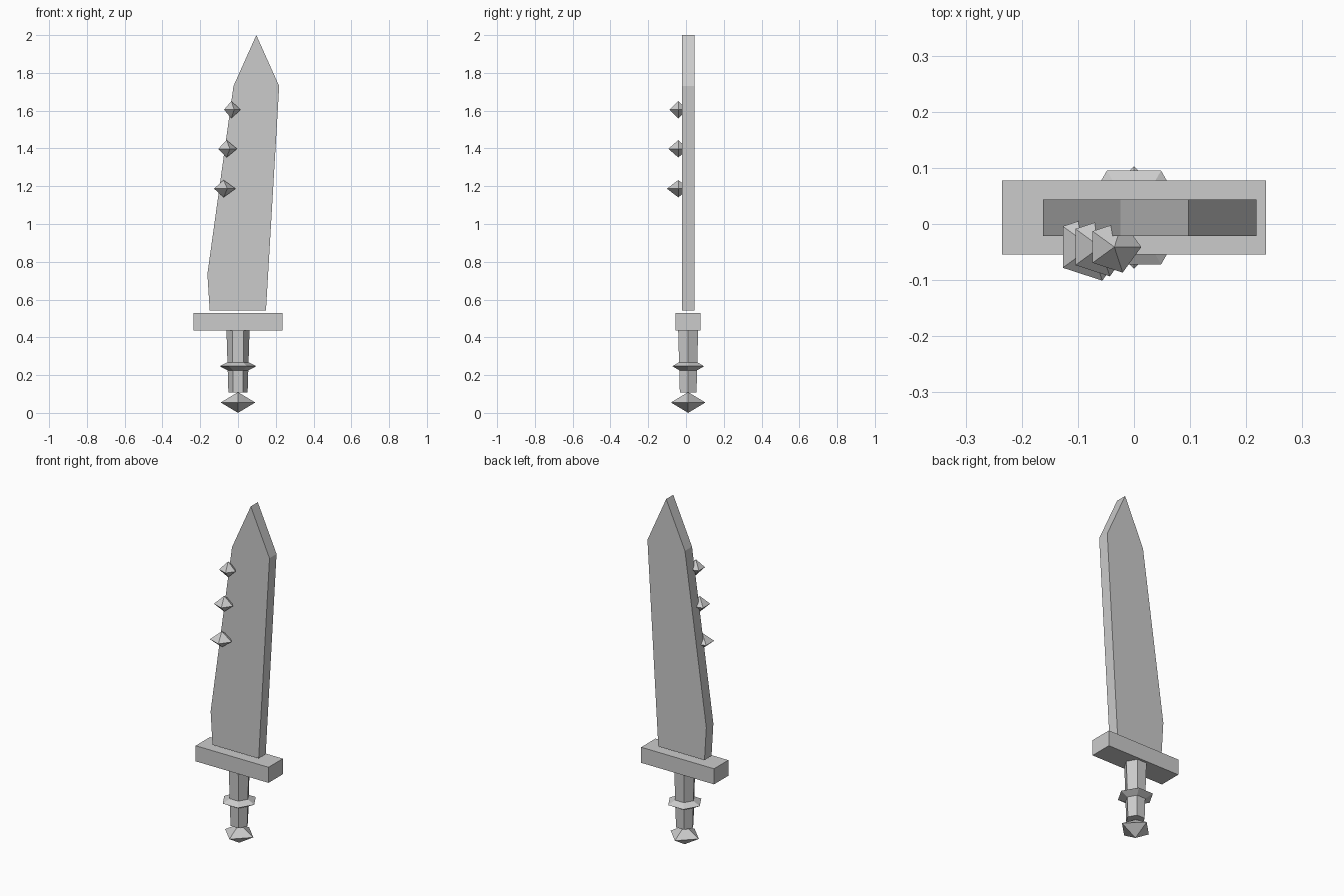
import bpy
import bmesh
from math import cos, sin, tau

cube = bpy.data.objects.get("Cube")
if cube:
    bpy.data.objects.remove(cube, do_unlink=True)

# One plain steel colour for the whole sword
steel = bpy.data.materials.new("grey steel")
steel.use_nodes = True
grey = (0.6, 0.6, 0.6, 1)
steel.diffuse_color = grey
steel.node_tree.nodes["Principled BSDF"].inputs["Base Color"].default_value = grey

MID_Y = 0.0115  # depth centre of blade, guard and grip


def add_object(name, bm):
    bmesh.ops.recalc_face_normals(bm, faces=bm.faces)
    mesh = bpy.data.meshes.new(name)
    bm.to_mesh(mesh)
    bm.free()
    mesh.materials.append(steel)
    obj = bpy.data.objects.new(name, mesh)
    bpy.context.collection.objects.link(obj)
    return obj


def plate(name, outline, half_depth):
    """Extrude an x-z outline through the depth."""
    bm = bmesh.new()
    face = bm.faces.new([bm.verts.new((x, MID_Y - half_depth, z)) for x, z in outline])
    extruded = bmesh.ops.extrude_face_region(bm, geom=[face])["geom"]
    moved = [v for v in extruded if isinstance(v, bmesh.types.BMVert)]
    bmesh.ops.translate(bm, verts=moved, vec=(0, 2 * half_depth, 0))
    return add_object(name, bm)


def stud(name, sides, radius, half_height, centre):
    """Double pyramid with a corner facing +x."""
    cx, cy, cz = centre
    bm = bmesh.new()
    ring = [bm.verts.new((cx + radius * cos(tau * i / sides),
                          cy + radius * sin(tau * i / sides), cz))
            for i in range(sides)]
    for end in (-1, 1):
        tip = bm.verts.new((cx, cy, cz + end * half_height))
        for i in range(sides):
            bm.faces.new((ring[i - 1], ring[i], tip))
    return add_object(name, bm)


# Blade and crossguard
plate("blade", [(-0.15, 0.543), (0.148, 0.543), (0.218, 1.73),
                (0.097, 2.0), (-0.024, 1.73), (-0.162, 0.735)], 0.0325)
plate("crossguard", [(-0.235, 0.437), (0.235, 0.437),
                     (0.235, 0.528), (-0.235, 0.528)], 0.066)

# Six-sided tapered grip
bm = bmesh.new()
levels = []
for z, r in ((0.108, 0.051), (0.437, 0.061)):
    levels.append([bm.verts.new((r * cos(tau * i / 6), MID_Y + r * sin(tau * i / 6), z))
                   for i in range(6)])
low, high = levels
for i in range(6):
    bm.faces.new((low[i - 1], low[i], high[i], high[i - 1]))
bm.faces.new(low)
bm.faces.new(high)
add_object("grip", bm)

# Grip ring and pommel
stud("grip_ring", 6, 0.0965, 0.05, (0, MID_Y, 0.247))
stud("pommel", 4, 0.091, 0.055, (0, MID_Y, 0.055))

# Studs along the front of the blade edge, growing towards the guard
for place, x, z, r in (("upper", -0.035, 1.605, 0.048),
                       ("middle", -0.06, 1.398, 0.055),
                       ("lower", -0.076, 1.187, 0.063)):
    stud(place + "_blade_stud", 5, r, 0.046, (x, -0.041, z))
